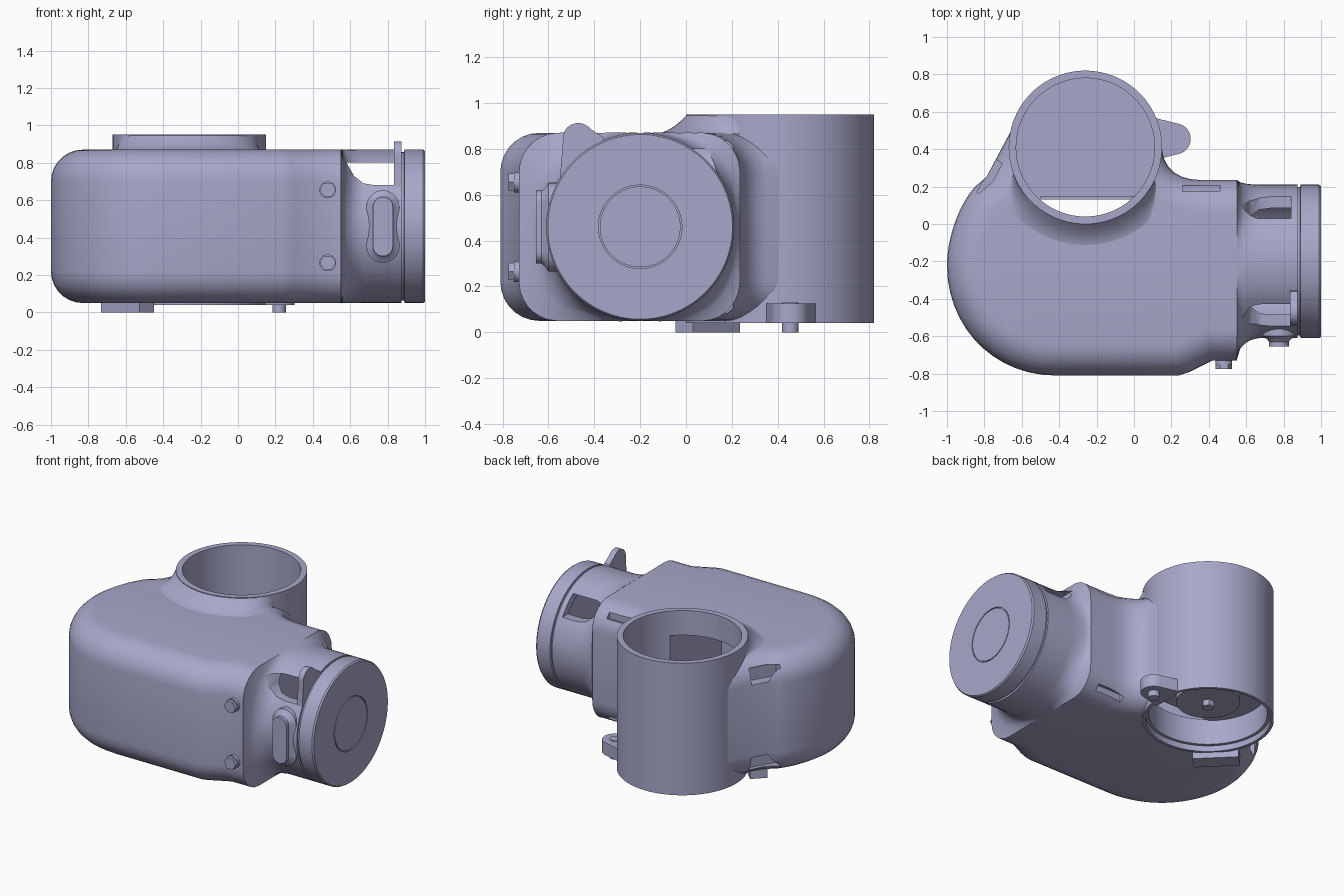
import bpy, bmesh
from math import sin, cos, pi, radians, hypot
from mathutils import Vector, Matrix
from mathutils.geometry import interpolate_bezier

if "Cube" in bpy.data.objects:
    bpy.data.objects.remove(bpy.data.objects["Cube"])

paint = bpy.data.materials.new("lavender_grey")
paint.use_nodes = True
COLOR = (0.39, 0.39, 0.59, 1)
paint.diffuse_color = COLOR
paint.node_tree.nodes["Principled BSDF"].inputs["Base Color"].default_value = COLOR

TUBE = (-0.26, 0.41)      # upright tube centre (x, y)
NECK = (-0.2, 0.46)       # side neck centre (y, z)
R = 0.41


def place(axis, a, b, h):
    return {"x": (h, a, b), "y": (a, h, b), "z": (a, b, h)}[axis]


def finish(name, bm):
    bmesh.ops.recalc_face_normals(bm, faces=bm.faces)
    mesh = bpy.data.meshes.new(name)
    bm.to_mesh(mesh)
    bm.free()
    mesh.materials.append(paint)
    ob = bpy.data.objects.new(name, mesh)
    bpy.context.collection.objects.link(ob)
    return ob


def loft(name, rings, closed=False, caps=True):
    """Skin a list of rings; closed joins the last ring to the first."""
    bm = bmesh.new()
    rows = [[bm.verts.new(p) for p in ring] for ring in rings]
    n = len(rows[0])
    pairs = list(zip(rows, rows[1:])) + ([(rows[-1], rows[0])] if closed else [])
    for lo, hi in pairs:
        for i in range(n):
            j = (i + 1) % n
            bm.faces.new((lo[i], lo[j], hi[j], hi[i]))
    if caps and not closed:
        bm.faces.new(rows[0])
        bm.faces.new(rows[-1])
    return finish(name, bm)


def prism(name, pts, axis, lo, hi):
    return loft(name, [[place(axis, a, b, h) for a, b in pts] for h in (lo, hi)])


def circle(c, r, n=64, start=0, sweep=360):
    count = n if sweep == 360 else n + 1
    angles = [radians(start + sweep * i / n) for i in range(count)]
    return [(c[0] + r * cos(t), c[1] + r * sin(t)) for t in angles]


def lathe(name, profile, axis, c, closed=False):
    return loft(name, [[place(axis, a, b, h) for a, b in circle(c, r, 96)]
                       for r, h in profile], closed)


def box(name, centre, size, turn=0):
    bm = bmesh.new()
    m = Matrix.Translation(centre) @ Matrix.Rotation(radians(turn), 4, "Z")
    bmesh.ops.create_cube(bm, size=1, matrix=m @ Matrix.Diagonal((*size, 1)))
    return finish(name, bm)


def cut(ob, *cutters):
    bpy.context.view_layer.objects.active = ob
    for c in cutters:
        mod = ob.modifiers.new("cut", "BOOLEAN")
        mod.operation, mod.solver, mod.object = "DIFFERENCE", "EXACT", c
        bpy.ops.object.modifier_apply(modifier=mod.name)
        bpy.data.objects.remove(c)


def bezier(*pts, n=10):
    a, b, c, d = [Vector(p) for p in pts]
    return [tuple(v) for v in interpolate_bezier(a, b, c, d, n)]


# Main housing: plan outline with rounded upper and lower edges
outline = [(0.9, 0.235)]
outline += bezier((0.36, 0.235), (0.24, 0.235), (0.16, 0.29), (0.15, 0.4), n=7)
outline += [(0.03, 0.62), (-0.62, 0.57), (-0.79, 0.25)]
outline += bezier((-0.85, 0.2), (-0.94, 0.1), (-1, -0.08), (-1, -0.22))
outline += bezier((-1, -0.22), (-1, -0.55), (-0.75, -0.81), (-0.42, -0.81), n=14)[1:]
outline += [(0.24, -0.81), (0.3, -0.79), (0.42, -0.73), (0.9, -0.725)]
housing = prism("housing", outline, "z", 0.05, 0.87)
bm = bmesh.new()
bm.from_mesh(housing.data)
rims = [e for e in bm.edges if abs(e.verts[0].co.z - e.verts[1].co.z) < 0.01]
bmesh.ops.bevel(bm, geom=rims, offset=0.17, segments=7, profile=0.5,
                affect="EDGES", clamp_overlap=False)
bmesh.ops.bisect_plane(bm, geom=bm.verts[:] + bm.edges[:] + bm.faces[:],
                       plane_co=(0.55, 0, 0), plane_no=(1, 0, 0), clear_outer=True)
bmesh.ops.holes_fill(bm, edges=[e for e in bm.edges if e.is_boundary])
bmesh.ops.recalc_face_normals(bm, faces=bm.faces)
bm.to_mesh(housing.data)
bm.free()

# Openings in the housing: tube bore, inner chamber and edge slits
cut(housing, prism("bore_cutter", circle(TUBE, 0.39, 96), "z", -0.1, 1.1),
    box("chamber_cutter", (-0.24, -0.1, 0.52), (0.5, 0.6, 0.52)))
for side in (-1, 1):
    cut(housing,
        box("slit_cutter", (-0.76, 0.24, 0.46 + side * 0.3), (0.2, 0.07, 0.1), 60),
        box("slit_cutter", (0.36, 0.19, 0.46 + side * 0.36), (0.2, 0.03, 0.07)))

# Upright tube with a stepped lower lip
tube = lathe("tube", [(0.37, 0.95), (R, 0.95), (R, 0.04), (0.39, 0.04),
                      (0.39, 0.08), (0.37, 0.08)], "z", TUBE, True)
cut(tube, box("window_cutter", (-0.24, 0.1, 0.52), (0.5, 0.2, 0.52)))

# Flared fillet between housing top and tube
bm = bmesh.new()
STEPS, COLS = 6, 40
grid = []
for i in range(COLS + 1):
    t = radians(200 + 135 * i / COLS)
    spread = 0.15 * min(1, 1.8 * sin(pi * i / COLS))
    grid.append([])
    for k in range(STEPS + 1):
        s = k / STEPS
        r = R - 0.003 + spread * s
        grid[-1].append(bm.verts.new((TUBE[0] + r * cos(t), TUBE[1] + r * sin(t),
                                      0.865 + 0.083 * (1 - s) ** 2)))
for a, b in zip(grid, grid[1:]):
    for k in range(STEPS):
        bm.faces.new((a[k], a[k + 1], b[k + 1], b[k]))
finish("tube_fillet", bm)

# Tube floor with a straight front edge, boss and nut beneath
floor = prism("tube_floor", circle(TUBE, 0.38), "z", 0.25, 0.29)
cut(floor, box("edge_cutter", (TUBE[0], -0.07, 0.27), (1, 0.4, 0.2)))
box("floor_lip", (-0.25, 0.14, 0.31), (0.5, 0.02, 0.06))
lathe("floor_boss", [(0.2, 0.17), (0.2, 0.26)], "z", TUBE)
prism("floor_nut", circle(TUBE, 0.04, 6), "z", 0.13, 0.18)


# Neck: blends from the housing's rounded section into a cylinder
def section_radius(t):
    r = 0.4
    while r < 0.8:
        y = abs(NECK[0] + r * cos(t) + 0.245) - 0.31
        z = abs(r * sin(t)) - 0.24
        if hypot(max(y, 0), max(z, 0)) > 0.17:
            break
        r += 0.002
    return r


def neck_ring(x, blend):
    ring = []
    for i in range(96):
        t = 2 * pi * i / 96
        r = R + max(0, section_radius(t) - R) * blend
        ring.append((x, NECK[0] + r * cos(t), NECK[1] + r * sin(t)))
    return ring


rings = [neck_ring(0.55 + 0.13 * u / 8, 1 - (1 - (1 - u / 8) ** 2) ** 0.5)
         for u in range(9)]
neck = loft("neck", rings + [neck_ring(0.875, 0)])
window = [(0.58, 0.8), (0.62, 0.73), (0.67, 0.69), (0.73, 0.68), (0.84, 0.68), (0.84, 0.8)]
cut(neck, prism("neck_bore_cutter", circle(NECK, 0.36), "x", 0.57, 0.9),
    prism("neck_window_cutter", window, "y", -0.9, 0.5))

# End cap with a groove behind it and an inset ring on its face
lathe("end_cap", [(0.397, 0.86), (0.397, 0.888), (R, 0.89), (R, 0.99), (0.403, 1),
                  (0.182, 1), (0.182, 0.992), (0.176, 0.992), (0.176, 1)], "x", NECK)

# Lug on the neck rim
lug = circle((-0.47, 0.845), 0.068, 14, 40, 150) + [(-0.55, 0.67), (-0.33, 0.75), (-0.36, 0.85)]
prism("neck_lug", lug, "x", 0.835, 0.875)

# Long rounded pad on the neck front with a flared foot
rings = []
for y, grow in ((-0.5, 0.035), (-0.6, 0.035), (-0.615, 0.012), (-0.63, 0), (-0.655, 0)):
    r = 0.053 + grow
    pts = circle((0.775, 0.565), r, 16, 0, 180) + circle((0.775, 0.353), r, 16, 180, 180)
    rings.append([place("y", a, b, y) for a, b in pts])
loft("neck_pad", rings)

# Front bolts
for z in (0.265, 0.655):
    prism("bolt_collar", circle((0.48, z), 0.045, 32), "y", -0.75, -0.68)
    prism("bolt_head", circle((0.48, z), 0.043, 6), "y", -0.775, -0.74)

# Mounting ear with its pin, beside the tube foot
ear = circle((0.22, 0.455), 0.083, 20, -80, 160) + [(0.1, 0.57), (0.1, 0.34)]
prism("mounting_ear", ear, "z", 0.04, 0.125)
prism("ear_pin", circle((0.22, 0.455), 0.036, 24), "z", 0, 0.13)

# Foot block under the housing
box("foot_block", (-0.59, 0.095, 0.04), (0.29, 0.11, 0.08), -45)

# Smooth shading with sharp edges kept
bpy.ops.object.select_all(action="DESELECT")
for ob in bpy.context.collection.objects:
    if ob.type == "MESH" and ob.data.materials and ob.data.materials[0] == paint:
        ob.select_set(True)
        bpy.context.view_layer.objects.active = ob
bpy.ops.object.shade_smooth_by_angle(angle=radians(32))
